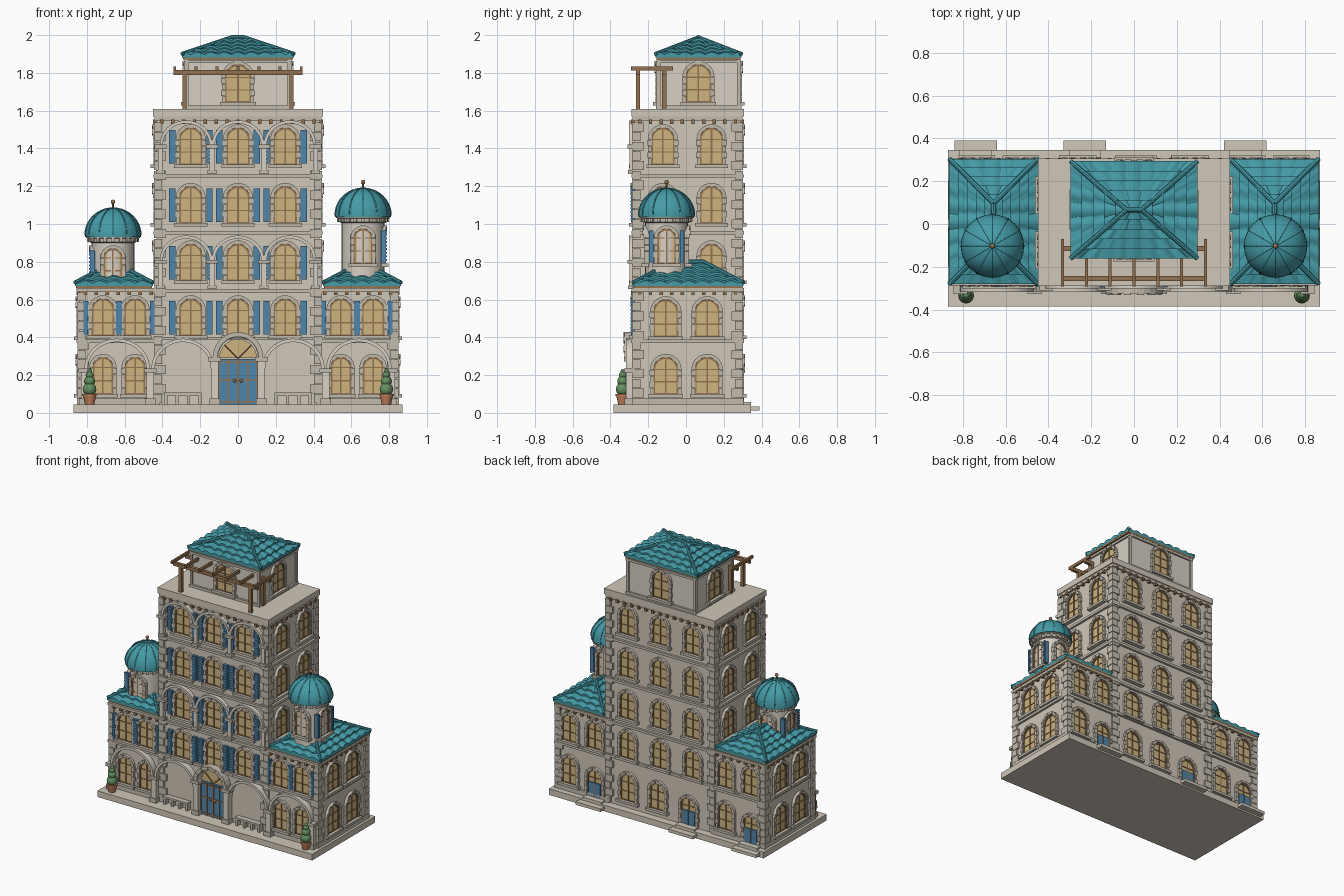
import bpy, bmesh, math
from mathutils import Matrix, Vector

if "Cube" in bpy.data.objects:
    bpy.data.objects.remove(bpy.data.objects["Cube"])

COL = dict(stone=(.63,.57,.48), trim=(.55,.50,.42), pale=(.68,.63,.55), glass=(.62,.46,.22), wood=(.30,.17,.08),
           blue=(.08,.24,.42), teal=(.06,.33,.39), green=(.13,.28,.12), clay=(.55,.22,.11))
MATS = {}
for k, c in COL.items():
    MATS[k] = bpy.data.materials.new(k)
    MATS[k].diffuse_color = (*c, 1)
PARTS = {}
I = Matrix()

def part(name, mat):
    return PARTS.setdefault((name, mat), bmesh.new())

def box(name, mat, x0, x1, y0, y1, z0, z1, M=I):
    m = M @ Matrix.Translation(((x0+x1)/2, (y0+y1)/2, (z0+z1)/2)) @ Matrix.Diagonal((x1-x0, y1-y0, z1-z0, 1))
    bmesh.ops.create_cube(part(name, mat), size=1, matrix=m)

def tube(name, mat, p, q, r, n=8):
    p, q = Vector(p), Vector(q)
    m = Matrix.Translation((p+q)/2) @ (q-p).to_track_quat('Z', 'Y').to_matrix().to_4x4()
    bmesh.ops.create_cone(part(name, mat), cap_ends=True, segments=n, radius1=r, radius2=r, depth=(q-p).length, matrix=m)

def lathe(name, mat, x, y, prof, n=32):
    bm = part(name, mat)
    rings = [[bm.verts.new((x+r*math.cos(2*math.pi*i/n), y+r*math.sin(2*math.pi*i/n), z)) for i in range(n)] for r, z in prof]
    for a, b in zip(rings, rings[1:]):
        for i in range(n):
            j = (i+1) % n
            bm.faces.new((a[i], a[j], b[j], b[i]))
    bm.faces.new(rings[0][::-1])
    bm.faces.new(rings[-1])

def ball(name, mat, c, r):
    bmesh.ops.create_uvsphere(part(name, mat), u_segments=14, v_segments=8, radius=r, matrix=Matrix.Translation(c))

def arc(a, rise, spring, n):
    return [(-a*math.cos(math.pi*i/n), spring+rise*math.sin(math.pi*i/n)) for i in range(n+1)]

def prism(name, mat, pts, y0, y1, M=I):
    bm = part(name, mat)
    f, b = [[bm.verts.new(M @ Vector((x, y, z))) for x, z in pts] for y in (y0, y1)]
    bm.faces.new(f)
    bm.faces.new(b[::-1])
    for i in range(len(pts)):
        j = (i+1) % len(pts)
        bm.faces.new((f[j], f[i], b[i], b[j]))

def arch(name, mat, a, t, rise, spring, y0, y1, M=I, n=16, gap=0.0):
    inn, out = arc(a, rise, spring, n), arc(a+t, rise+t, spring, n)
    if not gap:
        prism(name, mat, inn + out[::-1], y0, y1, M)
    else:  # separate wedge stones
        for i in range(n):
            d = gap if i % 2 else 0
            prism(name, mat, [inn[i], inn[i+1], out[i+1], out[i]], y0-d, y1, M)

def wall_frame(x, y, z, turn):
    return Matrix.Translation((x, y, z)) @ Matrix.Rotation(turn*math.pi/2, 4, 'Z')

def window(x, y, z, turn=0, w=.062, h=.195, shutters=0, door=False):
    M = wall_frame(x, y, z, turn)
    s = h - w
    prism("window_glass", "glass", [(-w, 0), *arc(w, w, s, 10), (w, 0)], -.004, .02, M)
    arch("window_frame", "wood", w-.009, .009, w-.009, s, -.011, .01, M, 10)
    for k in (-1, 1):
        a, b = sorted((k*(w-.009), k*w))
        box("window_frame", "wood", a, b, -.011, .01, 0, s, M)
        a, b = sorted((k*w, k*(w+.016)))
        for i in range(4):
            box("window_jamb", "trim", a-.003*(i % 2), b+.003*(i % 2), -.016, .01, i*s/4, (i+1)*s/4-.002, M)
        if shutters:
            a, b = sorted((k*(w+.02), k*(w+.02+shutters)))
            box("shutter", "blue", a, b, -.018, .01, .005, h-.012, M)
            for i in range(9):
                box("shutter_louvre", "blue", a+.004, b-.004, -.022, 0, .015+i*.019, .025+i*.019, M)
    box("window_frame", "wood", -.004, .004, -.009, .01, 0, h-.004, M)
    for zz in (.003, s*.5, s):
        box("window_frame", "wood", -w, w, -.008, .01, zz-.003, zz+.003, M)
    arch("window_arch_stones", "trim", w, .018, w, s, -.017, .01, M, 9, .005)
    if door:
        box("back_door", "blue", -w+.012, w-.012, -.014, .01, .0, s*.75, M)
        box("back_door_panel", "wood", -.003, .003, -.017, .01, 0, s*.75, M)
    else:
        box("window_sill", "trim", -w-.026, w+.026, -.03, .01, -.018, 0, M)

def hip_roof(cx, cy, hx, hy, z0, z1, rx, ry, rows, tile):
    E = [Vector((cx+a*hx, cy+b*hy, z0)) for a, b in ((-1,-1), (1,-1), (1,1), (-1,1))]
    R = [Vector((cx+a*rx, cy+b*ry, z1)) for a, b in ((-1,-1), (1,-1), (1,1), (-1,1))]
    bm = part("roof_tiles", "teal")
    for i in range(4):
        a, b, ra, rb = E[i], E[(i+1) % 4], R[i], R[(i+1) % 4]
        d = (b-a).normalized()
        n = max(8, int((b-a).length/tile*8))
        for k in range(rows):
            lines = []
            for t, lift, amp in ((k/rows, -.006, .0), (k/rows, .008, .014), ((k+1)/rows, -.002, .012)):
                L, Q = a.lerp(ra, t), b.lerp(rb, t)
                row = []
                for m in range(n+1):
                    p = L.lerp(Q, m/n)
                    ph = (p-(a+b)/2).dot(d)/tile
                    row.append(bm.verts.new(p + Vector((0, 0, lift+amp*abs(math.cos(math.pi*ph))))))
                lines.append(row)
            for u, v in zip(lines, lines[1:]):
                for m in range(n):
                    bm.faces.new((u[m], u[m+1], v[m+1], v[m]))
        tube("roof_hip_cap", "teal", a+Vector((0, 0, .012)), ra+Vector((0, 0, .009)), .011)
    tube("roof_ridge_cap", "teal", R[0]+Vector((0, 0, .009)), R[2]+Vector((0, 0, .009)), .012)
    box("roof_eave", "wood", cx-hx+.006, cx+hx-.006, cy-hy+.006, cy+hy-.006, z0-.016, z0-.001)

def band(name, x0, x1, y0, y1, z0, z1, o, mat="trim"):
    box(name, mat, x0-o, x1+o, y0-o, y1+o, z0, z1)

def quoins(x, y, sx, sy, z0, z1):
    n = round((z1-z0)/.052)
    h = (z1-z0)/n
    for i in range(n):
        lx, ly = (.05, .03) if i % 2 else (.03, .05)
        xs, ys = sorted((x+sx*.013, x-sx*lx)), sorted((y+sy*.013, y-sy*ly))
        box("quoin", "trim", *xs, *ys, z0+i*h+.002, z0+(i+1)*h-.002)

def brackets(x0, x1, y0, y1, z):
    for i in range(n := round((x1-x0)/.058)):
        x = x0+(i+.5)*(x1-x0)/n
        for y in (y0, y1):
            box("cornice_bracket", "wood", x-.009, x+.009, y-.018, y+.018, z-.022, z)
    for i in range(n := round((y1-y0)/.058)):
        y = y0+(i+.5)*(y1-y0)/n
        for x in (x0, x1):
            box("cornice_bracket", "wood", x-.018, x+.018, y-.009, y+.009, z-.022, z)

F, K, TX = -.272, .29, .432   # front wall, back wall, tower half width

# base and back steps
box("base", "stone", -.87, .87, -.385, .345, 0, .045)
for x in (-.74, -.23, .52):
    box("back_step", "stone", x-.1, x+.1, .33, .39, .012, .034)
    box("back_step", "stone", x-.075, x+.075, .29, .345, .045, .058)

# tower
box("tower_wall", "stone", -TX, TX, F, K, .045, 1.57)
for z in (.385, .635, .945, 1.245):
    band("tower_string_course", -TX, TX, F, K, z, z+.018, .016)
band("tower_cornice", -TX, TX, F, K, 1.545, 1.57, .01)
band("tower_parapet", -TX, TX, F, K, 1.568, 1.61, .017, "stone")
brackets(-TX, TX, F, K, 1.552)
for sx in (-1, 1):
    for y, sy in ((F, -1), (K, 1)):
        quoins(sx*TX, y, sx, sy, .05, 1.54)
for z in (.41, .70, 1.005, 1.315):
    for x in (-.25, 0, .25):
        window(x, F, z, 0, shutters=.034)
        window(x*1.05, K, z, 2)
    for y in (-.122, .135):
        for s in (-1, 1):
            if z > .6:
                window(s*TX, y, z, s)
for x in (-.23, .02, .26):
    window(x, K, .06 if x < 0 else .1, 2, door=x < 0)
# upper arcades
for zf, sp in ((.655, .81), (1.265, 1.42)):
    for x in (-.275, 0, .275):
        arch("upper_arch", "pale", .122, .017, .112, sp, F-.03, F+.01, wall_frame(x, 0, 0, 0), 20)
    for x in (-.41, -.1375, .1375, .41):
        box("upper_pilaster", "pale", x-.014, x+.014, F-.028, F, zf, sp-.015)
        box("upper_capital", "trim", x-.032, x+.032, F-.038, F, sp-.02, sp)
        box("upper_pilaster_foot", "trim", x-.024, x+.024, F-.034, F, zf, zf+.02)

# ground arcade
for x, a, r, sp in ((-.64, .155, .14, .235), (-.292, .148, .14, .235), (0, .105, .105, .295), (.292, .148, .14, .235), (.64, .155, .14, .235)):
    arch("ground_arch", "pale", a, .018, r, sp, F-.045, F+.01, wall_frame(x, 0, 0, 0), 24)
arch("door_arch_stones", "trim", .108, .025, .108, .295, F-.053, F, I, 13, .006)
for s in (-1, 1):
    for x, t in ((.122, .295), (.464, .235), (.812, .235)):
        box("ground_pilaster", "pale", s*x-.02, s*x+.02, F-.045, F, .045, t-.015)
        box("ground_capital", "trim", s*x-.033, s*x+.033, F-.056, F, t-.022, t)
        box("ground_pilaster_foot", "trim", s*x-.028, s*x+.028, F-.053, F, .045, .075)
    # benches
    box("bench_seat", "trim", s*.292-.1, s*.292+.1, F-.04, F, .093, .107)
    for d in (-.09, -.03, .03, .09):
        box("bench_leg", "trim", s*.292+d-.008, s*.292+d+.008, F-.034, F, .045, .095)
    # front door leaves
    x0, x1 = sorted((s*.003, s*.1))
    box("front_door_leaf", "blue", x0, x1, F-.014, F, .045, .285)
    for z in (.06, .175, .27):
        box("front_door_rail", "wood", x0, x1, F-.018, F, z-.004, z+.004)
    for x in (x0, (x0+x1)/2, x1):
        box("front_door_rail", "wood", x-.003, x+.003, F-.018, F, .045, .285)
    ball("front_door_handle", "wood", (s*.018, F-.022, .17), .009)
    tube("fanlight_bar", "wood", (0, F-.012, .29), (s*.07, F-.012, .36), .004)
    # potted topiary
    lathe("plant_pot", "clay", s*.785, -.335, [(.024, .045), (.034, .09), (.037, .09), (.037, .1), (.028, .1)], 16)
    for r, z in ((.036, .125), (.029, .168), (.02, .2), (.012, .22)):
        ball("topiary", "green", (s*.785, -.335, z), r)
prism("fanlight", "glass", arc(.1, .1, .29, 16), F-.008, F)

# wings with turrets
for s in (-1, 1):
    x0, x1 = sorted((s*.43, s*.838))
    xm = s*.657
    box("wing_wall", "stone", x0, x1, F, K, .045, .66)
    for z, h, o in ((.045, .035, .014), (.37, .018, .016), (.64, .02, .016)):
        band("wing_string_course", x0, x1, F, K, z, z+h, o)
    brackets(x0, x1, F, K, .645)
    for y, sy in ((F, -1), (K, 1)):
        quoins(s*.838, y, s, sy, .08, .64)
    for x in (.545, .715):
        window(s*x, F, .41, 0, shutters=.022, w=.06)
        window(s*x, F, .1, 0, w=.055)
    for x in (.53, .735):
        window(s*x, K, .41, 2, w=.06)
        d = (s > 0) == (x < .6)
        window(s*x, K, .06 if d else .1, 2, w=.06, door=d)
    for y in (-.107, .112):
        window(s*.838, y, .405, s, w=.066)
        window(s*.838, y, .1, s, w=.066)
    hip_roof(xm, .012, .207, .293, .678, .79, 0, .085, 5, .075)
    # turret
    zt = .935 if s < 0 else 1.04
    tx, ty = s*.662, -.103
    lathe("turret_wall", "pale", tx, ty, [(.113, .66), (.113, zt-.01)])
    lathe("turret_cornice", "trim", tx, ty, [(.113, zt-.035), (.128, zt-.03), (.128, zt-.012), (.142, zt-.008), (.142, zt+.004)])
    for i in range(20):
        M = Matrix.Translation((tx, ty, 0)) @ Matrix.Rotation(i*math.pi/10, 4, 'Z')
        box("turret_dentil", "trim", -.009, .009, -.137, -.11, zt-.03, zt-.01, M)
    for t in (0, s, 2):
        n = Matrix.Rotation(t*math.pi/2, 3, 'Z') @ Vector((0, -.104, 0))
        window(tx+n.x, ty+n.y, zt-.25, t, w=.05, h=.185, shutters=.022 if t == s else 0)
    prof = [(.148*math.cos(a), zt+.004+.145*math.sin(a)) for a in [i*math.pi/20 for i in range(10)]]
    lathe("dome", "teal", tx, ty, [(.148, zt-.004)] + prof + [(.004, zt+.149)], 32)
    for i in range(12):
        a = i*math.pi/6
        P = [(tx+r*math.cos(a), ty+r*math.sin(a), z) for r, z in prof + [(.004, zt+.149)]]
        for p, q in zip(P, P[1:]):
            tube("dome_rib", "teal", p, q, .004, 6)
    tube("finial_stem", "wood", (tx, ty, zt+.14), (tx, ty, zt+.18), .005)
    ball("finial_ball", "wood", (tx, ty, zt+.182), .012)

# penthouse
px, py0, py1 = .272, -.145, .28
box("penthouse_wall", "pale", -px, px, py0, py1, 1.6, 1.885)
band("penthouse_plinth", -px, px, py0, py1, 1.61, 1.628, .014)
band("penthouse_cornice", -px, px, py0, py1, 1.852, 1.868, .012)
for sx in (-1, 1):
    for y in (py0, py1):
        box("penthouse_corner", "trim", sx*px-.01, sx*px+.01, y-.01, y+.01, 1.61, 1.87)
    window(sx*px, .066, 1.645, sx, w=.068, h=.2)
window(0, py0, 1.645, 0, w=.07, h=.2)
window(0, py1, 1.645, 2, w=.068, h=.2)
hip_roof(0, .066, .297, .228, 1.888, 1.979, .035, 0, 5, .072)

# pergola
for sx in (-1, 1):
    for y in (-.255, -.115):
        box("pergola_post", "wood", sx*.283-.011, sx*.283+.011, y-.011, y+.011, 1.61, 1.8)
for y in (-.255, -.115):
    box("pergola_beam", "wood", -.342, .342, y-.011, y+.011, 1.79, 1.815)
for i in range(7):
    x = -.334 + i*.668/6
    box("pergola_rafter", "wood", x-.007, x+.007, -.292, -.07, 1.813, 1.834)

# flush every part to an object
bpy.ops.object.select_all(action='DESELECT')
for (name, mat), bm in PARTS.items():
    if name != "roof_tiles":
        bmesh.ops.recalc_face_normals(bm, faces=bm.faces)
    me = bpy.data.meshes.new(name)
    bm.to_mesh(me)
    bm.free()
    me.materials.append(MATS[mat])
    ob = bpy.data.objects.new(name, me)
    bpy.context.collection.objects.link(ob)
    ob.select_set(True)
    bpy.context.view_layer.objects.active = ob
bpy.ops.object.shade_smooth_by_angle(angle=math.radians(32))

for m in bpy.data.materials:
    if m.users and not m.is_grease_pencil:
        m.use_nodes = True
        m.node_tree.nodes["Principled BSDF"].inputs["Base Color"].default_value = m.diffuse_color
